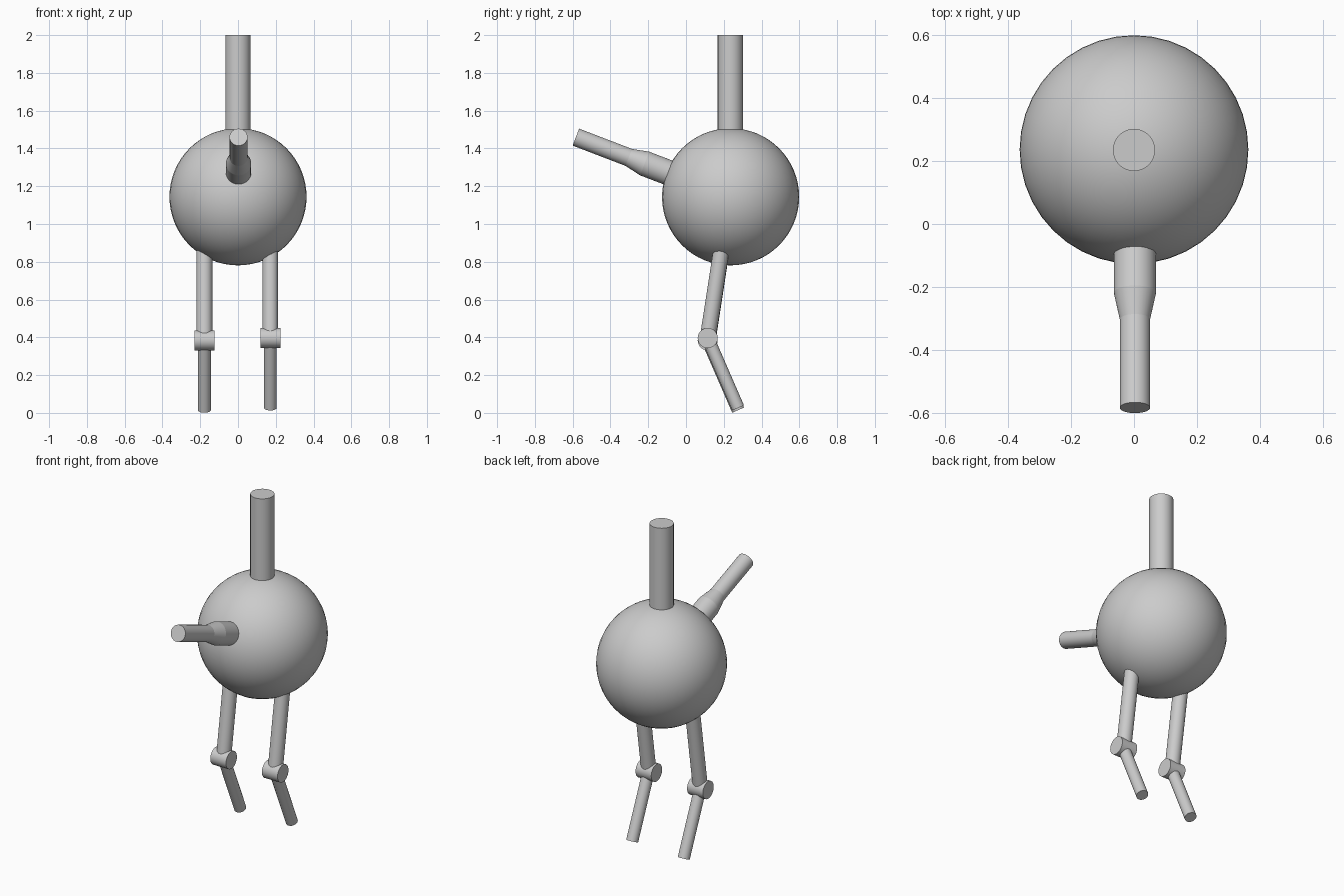
import bpy, math
from mathutils import Vector

if "Cube" in bpy.data.objects:
    bpy.data.objects.remove(bpy.data.objects["Cube"])


def smooth(ob, name):
    ob.name = name
    bpy.ops.object.shade_smooth_by_angle(angle=math.radians(35))
    return ob


def rod(name, a, b, r1, r2=None, sides=32):
    """Capped cylinder or cone frustum from point a to point b."""
    a, b = Vector(a), Vector(b)
    d = b - a
    bpy.ops.mesh.primitive_cone_add(
        vertices=sides, radius1=r1, radius2=r1 if r2 is None else r2, depth=d.length,
        location=(a + b) / 2, rotation=d.to_track_quat('Z', 'Y').to_euler())
    return smooth(bpy.context.object, name)


# round body
bpy.ops.mesh.primitive_uv_sphere_add(segments=40, ring_count=32, radius=0.363,
                                     location=(0, 0.236, 1.144))
smooth(bpy.context.object, "body")

# upright post on top
rod("top_post", (0, 0.235, 1.42), (0, 0.235, 2.0), 0.067)

# front spout: narrow tube, flare and thick root along one tilted axis
tip = Vector((0.003, -0.583, 1.46))
tilt = math.radians(21)
axis = Vector((0, math.cos(tilt), -math.sin(tilt)))
rod("spout_tube", tip, tip + axis * 0.30, 0.048)
rod("spout_flare", tip + axis * 0.30, tip + axis * 0.39, 0.048, 0.067)
rod("spout_root", tip + axis * 0.39, tip + axis * 0.62, 0.067)

# legs: thigh, sideways knee drum, shin (left one sits slightly lower)
for side, x, dz in (("left", -0.178, -0.012), ("right", 0.171, 0.0)):
    knee = Vector((x, 0.115, 0.396 + dz))
    hip = knee + Vector((0, 0.154, 1.0)) * 0.56
    foot = knee + Vector((0, math.sin(math.radians(23.5)), -math.cos(math.radians(23.5)))) * 0.403
    rod(side + "_thigh", knee, hip, 0.042)
    rod(side + "_knee", knee - Vector((0.053, 0, 0)), knee + Vector((0.053, 0, 0)), 0.053)
    rod(side + "_shin", knee, foot, 0.034)
